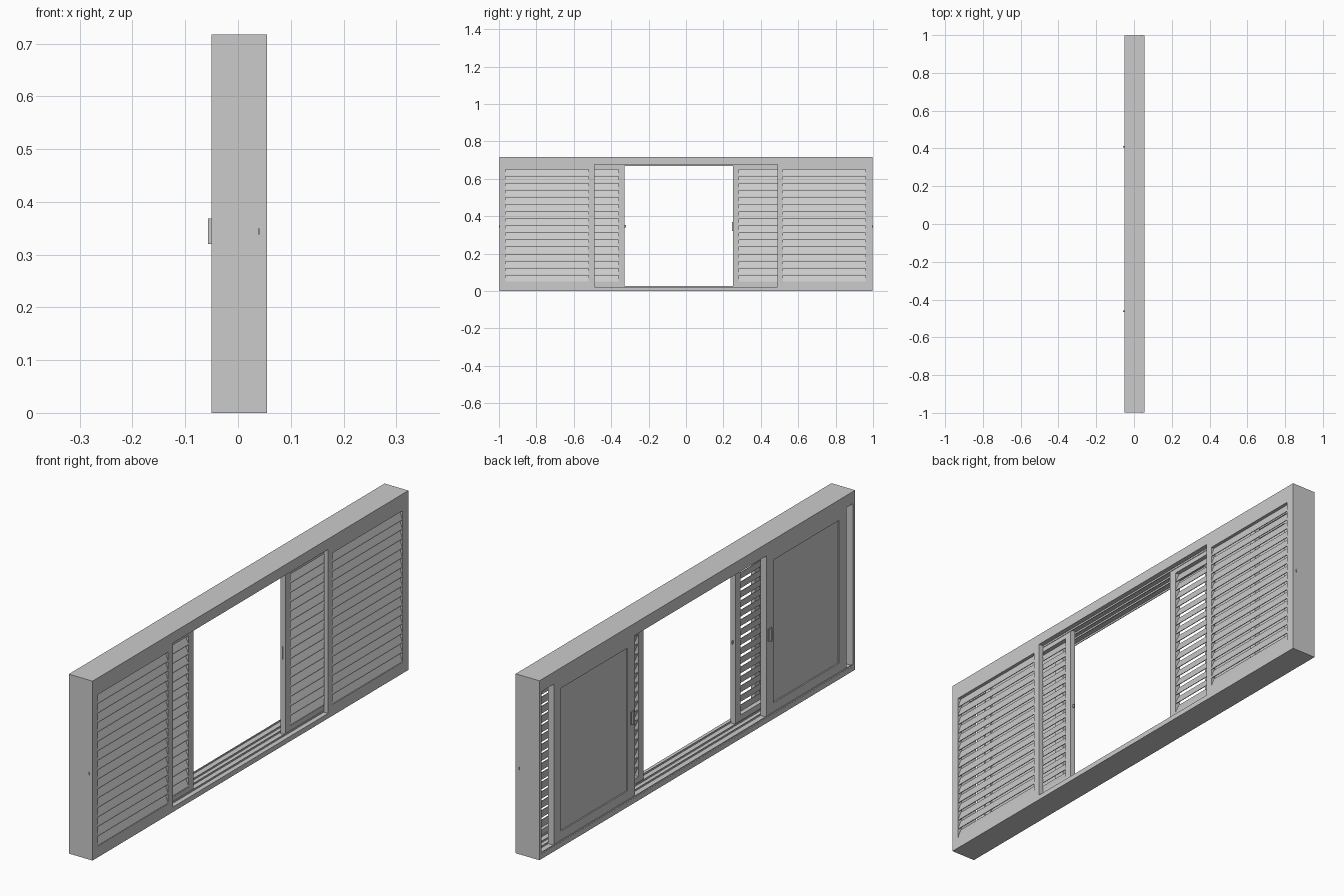
import bpy, bmesh

if "Cube" in bpy.data.objects:
    bpy.data.objects.remove(bpy.data.objects["Cube"])

def add_prism(bm, pts, y0, y1):
    """Extrude a closed (x, z) profile along y."""
    a = [bm.verts.new((x, y0, z)) for x, z in pts]
    b = [bm.verts.new((x, y1, z)) for x, z in pts]
    n = len(pts)
    bm.faces.new(a)
    bm.faces.new(b[::-1])
    for i in range(n):
        bm.faces.new((a[i], b[i], b[(i + 1) % n], a[(i + 1) % n]))

def add_box(bm, x0, x1, y0, y1, z0, z1):
    add_prism(bm, [(x0, z0), (x1, z0), (x1, z1), (x0, z1)], y0, y1)

def finish(bm, name):
    bmesh.ops.recalc_face_normals(bm, faces=bm.faces)
    me = bpy.data.meshes.new(name)
    bm.to_mesh(me)
    bm.free()
    ob = bpy.data.objects.new(name, me)
    bpy.context.collection.objects.link(ob)
    return ob

def boxes(name, *dims):
    bm = bmesh.new()
    for d in dims:
        add_box(bm, *d)
    return finish(bm, name)

def ring(bm, x0, x1, y0, y1, z0, z1, s0, s1, bot, top):
    """Rectangular frame: stile widths s0, s1 and rail heights bot, top."""
    add_box(bm, x0, x1, y0, y0 + s0, z0, z1)
    add_box(bm, x0, x1, y1 - s1, y1, z0, z1)
    add_box(bm, x0, x1, y0 + s0, y1 - s1, z0, z0 + bot)
    add_box(bm, x0, x1, y0 + s0, y1 - s1, z1 - top, z1)

XB, XF, YE, H = -0.05, 0.055, 0.997, 0.717
SILL, HEAD = 0.02, 0.675

# Surrounding casing
bm = bmesh.new()
ring(bm, XB, XF, -YE, YE, 0, H, 0.013, 0.013, SILL, H - HEAD)
finish(bm, "outer_casing")

# Guide rails in sill and head
bm = bmesh.new()
for x in (-0.048, -0.018, 0.006, 0.0345):
    add_box(bm, x - 0.0015, x + 0.0015, -0.984, 0.984, SILL, SILL + 0.006)
    add_box(bm, x - 0.0015, x + 0.0015, -0.984, 0.984, HEAD - 0.007, HEAD)
finish(bm, "guide_rails")

# Louvered shutters
def shutter(name, x0, x1, y0, y1, s0, s1):
    bm = bmesh.new()
    z0, z1 = SILL, HEAD
    ring(bm, x0, x1, y0, y1, z0, z1, s0, s1, 0.025, 0.025)
    count = 16
    pitch = (z1 - z0 - 0.05) / count
    for i in range(count):
        z = z0 + 0.025 + i * pitch
        xo, xi = x1 - 0.001, x0 + 0.002
        add_prism(bm, [(xo, z), (xo, z + 0.005), (xi + 0.003, z + pitch),
                       (xi, z + pitch), (xi, z + pitch - 0.003), (xo - 0.003, z)],
                  y0 + s0, y1 - s1)
    finish(bm, name)

shutter("outer_shutter_a", 0.037, XF, -0.984, -0.49, 0.02, 0.03)
shutter("outer_shutter_b", 0.037, XF, 0.49, 0.984, 0.028, 0.024)
shutter("inner_shutter_a", 0.012, 0.034, -0.83, -0.33, 0.03, 0.03)
shutter("inner_shutter_b", 0.012, 0.034, 0.25, 0.75, 0.034, 0.03)

# Solid sliding panes on the inner side
def pane(name, y0, y1):
    bm = bmesh.new()
    ring(bm, -0.047, -0.021, y0, y1, SILL + 0.002, HEAD - 0.002, 0.045, 0.045, 0.04, 0.04)
    add_box(bm, -0.042, -0.026, y0 + 0.045, y1 - 0.045, SILL + 0.042, HEAD - 0.042)
    finish(bm, name)

pane("sliding_pane_a", -0.945, -0.44)
pane("sliding_pane_b", 0.39, 0.90)

# Pull handles: back plate and grip
for tag, y in (("a", -0.462), ("b", 0.408)):
    boxes("pull_handle_" + tag,
          (-0.050, -0.047, y - 0.011, y + 0.011, 0.32, 0.37),
          (-0.057, -0.050, y - 0.004, y + 0.004, 0.32, 0.368))

# Small latches on casing ends and inner shutter edges
for tag, y in (("a", -0.9985), ("b", 0.9985)):
    boxes("end_latch_" + tag, (0.038, 0.041, y - 0.0015, y + 0.0015, 0.338, 0.349))
boxes("shutter_latch_a", (0.021, 0.025, -0.33, -0.322, 0.34, 0.352))
boxes("shutter_latch_b", (0.021, 0.025, 0.246, 0.25, 0.32, 0.37))
